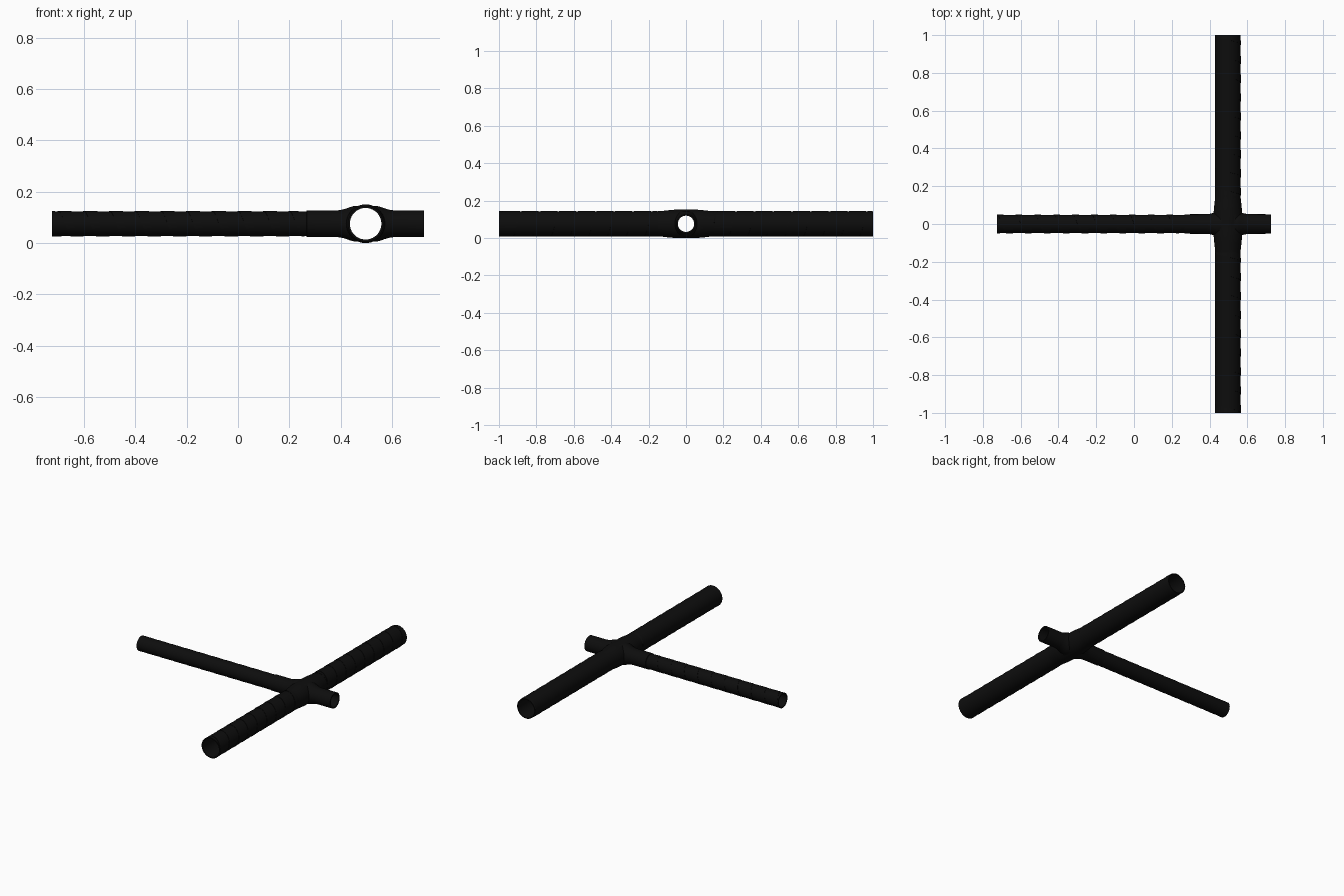
import bpy, bmesh, math
from mathutils import Vector

if "Cube" in bpy.data.objects:
    bpy.data.objects.remove(bpy.data.objects["Cube"])

CX, CZ, SEG = 0.497, 0.0755, 40   # crossing point of the two tubes

black = bpy.data.materials.new("matte black")
black.diffuse_color = (0.004, 0.004, 0.004, 1)
black.use_nodes = True
black.node_tree.nodes["Principled BSDF"].inputs["Base Color"].default_value = black.diffuse_color


def place(axis, a, r, t):
    """Point at distance a along an axis, radius r, angle t, around the crossing."""
    c, s = r * math.cos(t), r * math.sin(t)
    return Vector((CX + a, c, CZ + s)) if axis == "x" else Vector((CX + c, a, CZ + s))


def finish(name, bm):
    bmesh.ops.recalc_face_normals(bm, faces=bm.faces)
    me = bpy.data.meshes.new(name)
    bm.to_mesh(me)
    bm.free()
    me.materials.append(black)
    ob = bpy.data.objects.new(name, me)
    bpy.context.collection.objects.link(ob)
    return ob


def lathe(name, axis, profile):
    """Closed solid of revolution from (distance, radius) pairs."""
    bm = bmesh.new()
    rings = [[bm.verts.new(place(axis, a, r, 2 * math.pi * i / SEG)) for i in range(SEG)]
             for a, r in profile]
    for p, q in zip(rings, rings[1:]):
        for i in range(SEG):
            j = (i + 1) % SEG
            bm.faces.new((p[i], p[j], q[j], q[i]))
    bm.faces.new(rings[0])
    bm.faces.new(rings[-1])
    return finish(name, bm)


def wrap(name, axis, start, end, r, pitch=0.1, lip=0.0025):
    """Spiral tape with a thin raised leading edge, trimmed to start and end."""
    bm = bmesh.new()
    prev = None
    steps = int((end - start + pitch) / pitch * SEG) + 1
    for k in range(steps + 1):
        a = start - pitch + pitch * k / SEG
        t = 2 * math.pi * k / SEG
        lo, hi = (min(max(v, start), end) for v in (a, a + pitch))
        row = [bm.verts.new(place(axis, d, q, t))
               for d, q in ((lo, r - 0.0005), (lo, r + lip), (hi, r + 0.0004))]
        if prev:
            for i in range(2):
                bm.faces.new((prev[i], prev[i + 1], row[i + 1], row[i]))
        prev = row
    bmesh.ops.dissolve_degenerate(bm, dist=1e-6, edges=bm.edges)
    return finish(name, bm)


def boolean(ob, other, op):
    m = ob.modifiers.new(op, "BOOLEAN")
    m.operation, m.solver, m.object = op, "EXACT", other
    bpy.context.view_layer.objects.active = ob
    bpy.ops.object.modifier_apply(modifier=m.name)
    bpy.data.objects.remove(other)


# Main tube swelling at the joint, and thin tube with sleeve and flare
half = [(1.0, 0.0665), (0.16, 0.0665), (0.13, 0.0685), (0.10, 0.072), (0.06, 0.0755)]
main = lathe("cross_tubes", "y", [(-a, r) for a, r in half] + [(a, r) for a, r in half[::-1]])
flare = [(0.11, 0.052), (0.09, 0.055), (0.075, 0.0595), (0.06, 0.065), (0.045, 0.069)]
thin = lathe("thin_tube", "x",
             [(-0.725 - CX, 0.0475), (-0.231, 0.0475), (-0.229, 0.0515)]
             + [(-a, r) for a, r in flare] + [(a, r) for a, r in flare[::-1]]
             + [(0.725 - CX, 0.0515)])
boolean(main, thin, "UNION")

# Open bores through both tubes
boolean(main, lathe("main_bore", "y", [(-1.5, 0.0615), (1.5, 0.0615)]), "DIFFERENCE")
boolean(main, lathe("thin_bore", "x", [(-2.0, 0.0435), (1.0, 0.0435)]), "DIFFERENCE")

# Spiral wraps on the free lengths
parts = [main,
         wrap("front_wrap", "y", -1.0, -0.15, 0.0665),
         wrap("back_wrap", "y", 0.15, 1.0, 0.0665),
         wrap("thin_wrap", "x", -0.725 - CX, -0.23, 0.0475, lip=0.002)]

bpy.ops.object.select_all(action="DESELECT")
for ob in parts:
    ob.select_set(True)
bpy.context.view_layer.objects.active = main
bpy.ops.object.shade_smooth_by_angle(angle=math.radians(30))
